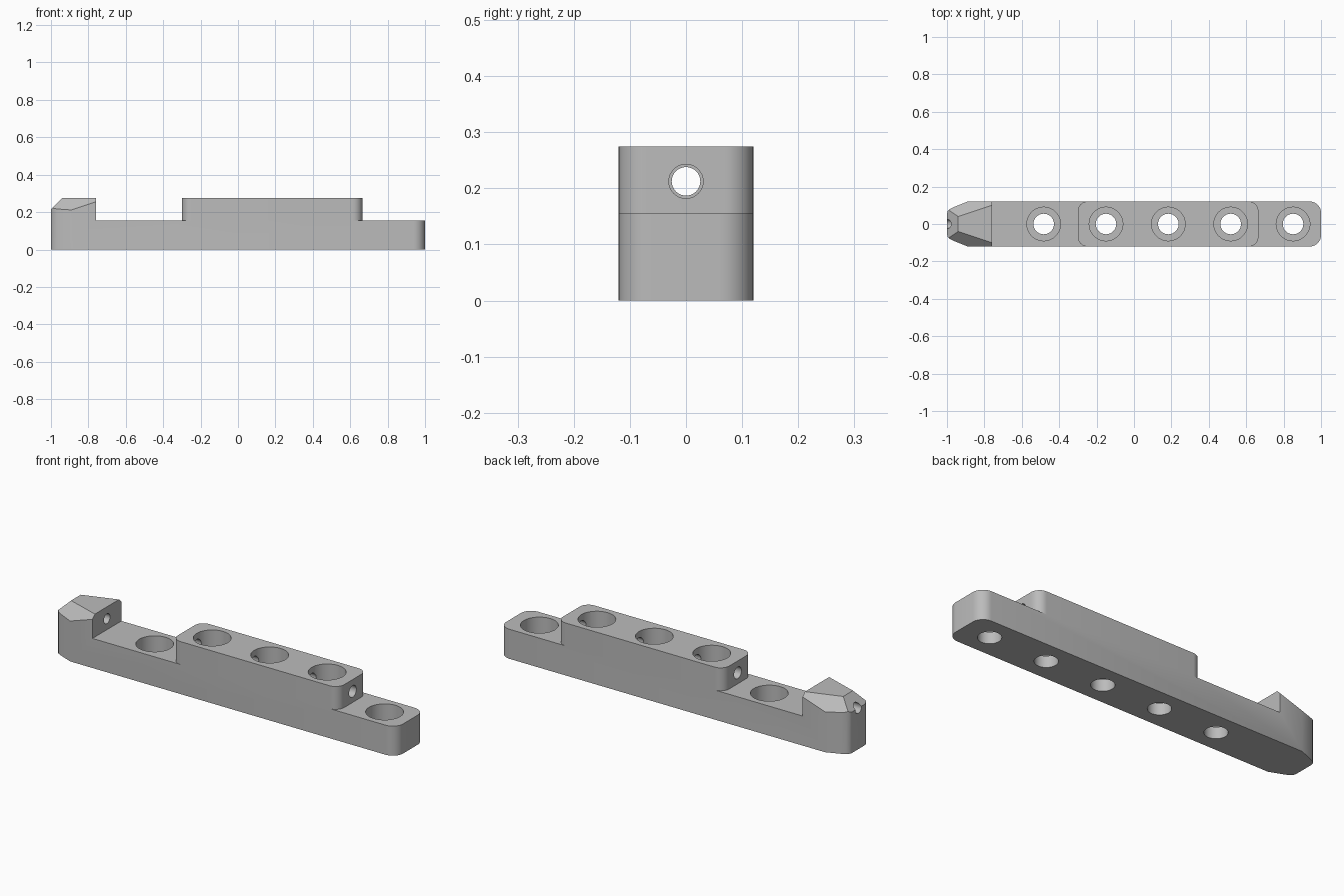
import bpy
import bmesh
from math import cos, sin, pi, radians

cube = bpy.data.objects.get("Cube")
if cube:
    bpy.data.objects.remove(cube, do_unlink=True)

HALF_W, LOW, HIGH = 0.12, 0.155, 0.275
BORE_Z = 0.2125

grey = bpy.data.materials.new("plain_grey")
grey.use_nodes = True
colour = (0.5, 0.5, 0.5, 1)
grey.diffuse_color = colour
grey.node_tree.nodes["Principled BSDF"].inputs["Base Color"].default_value = colour


def loft(name, ring_a, ring_b):
    """Closed solid between two matching rings of points."""
    bm = bmesh.new()
    a = [bm.verts.new(p) for p in ring_a]
    b = [bm.verts.new(p) for p in ring_b]
    bm.faces.new(a)
    bm.faces.new(b)
    for i in range(len(a)):
        j = (i + 1) % len(a)
        bm.faces.new((a[i], a[j], b[j], b[i]))
    bmesh.ops.recalc_face_normals(bm, faces=bm.faces)
    mesh = bpy.data.meshes.new(name)
    bm.to_mesh(mesh)
    bm.free()
    obj = bpy.data.objects.new(name, mesh)
    bpy.context.collection.objects.link(obj)
    return obj


def plan_solid(name, plan, z0, z1):
    return loft(name, [(x, y, z0) for x, y in plan], [(x, y, z1) for x, y in plan])


def arc(cx, cy, r, start, end, steps):
    angles = [radians(start + (end - start) * i / steps) for i in range(steps + 1)]
    return [(cx + r * cos(t), cy + r * sin(t)) for t in angles]


def mirrored(half):
    """Complete a plan from its +y half."""
    return half + [(x, -y) for x, y in reversed(half)]


def cut(target, cutter):
    cutter.hide_render = True
    mod = target.modifiers.new("cut", 'BOOLEAN')
    mod.operation = 'DIFFERENCE'
    mod.solver = 'EXACT'
    mod.object = cutter
    bpy.context.view_layer.objects.active = target
    bpy.ops.object.modifier_apply(modifier=mod.name)
    bpy.data.objects.remove(cutter, do_unlink=True)


# Full-height body: tapered nose on the left, rounded corners on the right
nose = [(-1, 0.055), (-0.996, 0.068), (-0.985, 0.08), (-0.965, 0.09), (-0.89, HALF_W)]
tail = arc(0.94, HALF_W - 0.06, 0.06, 90, 0, 10)
body = plan_solid("slotted_bar", mirrored(nose + tail), 0, HIGH)

# Lowered steps either side of the raised block, following its rounded corners
R = 0.05
left_step = [(-0.76, 0.2), (-0.3 + R, 0.2)] + arc(-0.3 + R, HALF_W - R, R, 90, 180, 10)
right_step = [(1.1, 0.2), (0.665 - R, 0.2)] + arc(0.665 - R, HALF_W - R, R, 90, 0, 10)
for half in (left_step, right_step):
    cut(body, plan_solid("step_cutter", mirrored(half), LOW, 0.4))

# Front bevel of the raised nose
bevel = [(-1.1, 0.115), (-0.9, 0.315), (-1.1, 0.315)]
cut(body, loft("nose_cutter", [(x, -0.3, z) for x, z in bevel],
               [(x, 0.3, z) for x, z in bevel]))

# Sloping sides of the nose, narrowing toward the tip
for side in (-1, 1):
    rings = []
    for x in (-1.1, -0.7):
        edge = 0.1 + (x + 0.76) / 3
        rings.append([(x, side * (edge - 0.04), HIGH + 0.04),
                      (x, side * (edge + 0.2), HIGH - 0.2),
                      (x, side * (edge + 0.2), HIGH + 0.04)])
    cut(body, loft("slope_cutter", *rings))

# Five counterbored vertical holes
for i in range(5):
    x = -0.483 + i / 3
    cut(body, plan_solid("hole_cutter", arc(x, 0, 0.055, 0, 352.5, 47), -0.1, 0.4))
    cut(body, plan_solid("counterbore_cutter", arc(x, 0, 0.09, 0, 352.5, 47), 0.06, 0.4))

# Lengthwise bore: narrow through the nose, wider through the raised block
for r, x0, x1 in ((0.0255, -1.1, -0.6), (0.0305, -0.4, 0.8)):
    circle = arc(0, BORE_Z, r, 0, 348.75, 31)
    cut(body, loft("bore_cutter", [(x0, y, z) for y, z in circle],
                   [(x1, y, z) for y, z in circle]))

# Material and shading
body.data.materials.clear()
body.data.materials.append(grey)
for poly in body.data.polygons:
    poly.material_index = 0
bpy.ops.object.select_all(action='DESELECT')
body.select_set(True)
bpy.context.view_layer.objects.active = body
bpy.ops.object.shade_smooth_by_angle(angle=radians(30))
